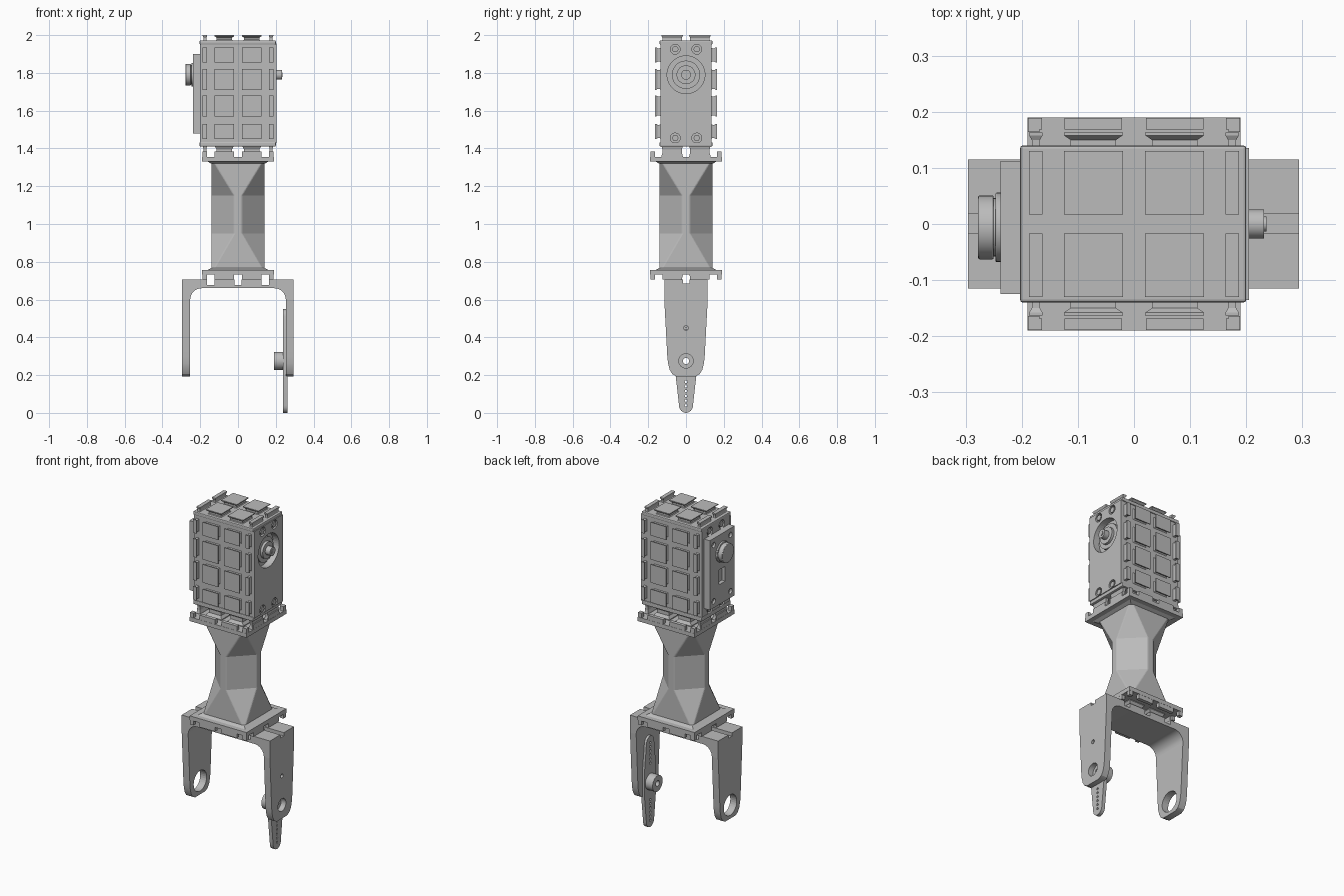
import bpy, bmesh
from math import sin, cos, pi, radians
from mathutils import Vector

cube = bpy.data.objects.get("Cube")
if cube:
    bpy.data.objects.remove(cube)

grey = bpy.data.materials.new("plain_grey")
grey.use_nodes = True
colour = (0.5, 0.5, 0.5, 1)
grey.diffuse_color = colour
grey.node_tree.nodes["Principled BSDF"].inputs["Base Color"].default_value = colour


def skin(bm, rings):
    """Closed solid lofted through rings of equal point count."""
    loops = [[bm.verts.new(p) for p in r] for r in rings]
    n = len(loops[0])
    for a, b in zip(loops, loops[1:]):
        for i in range(n):
            j = (i + 1) % n
            bm.faces.new((a[i], a[j], b[j], b[i]))
    bm.faces.new(loops[0][::-1])
    bm.faces.new(loops[-1])


def box(bm, x0, x1, y0, y1, z0, z1):
    skin(bm, [[(x0, y0, z), (x1, y0, z), (x1, y1, z), (x0, y1, z)] for z in (z0, z1)])


def prism_x(bm, profile, x0, x1):
    skin(bm, [[(x, y, z) for y, z in profile] for x in (x0, x1)])


def disc(y, z, r, n=32):
    return [(y + r * cos(2 * pi * i / n), z + r * sin(2 * pi * i / n)) for i in range(n)]


def rod(bm, y, z, r, x0, x1, n=32):
    prism_x(bm, disc(y, z, r, n), x0, x1)


def tile(bm, u0, u1, v0, v1, d0, d1, place):
    """Waisted dovetail block; place(u, v, d) gives the 3D point."""
    rings = []
    for t, s in ((0, 0), (0.3, 0.012), (0.6, 0.012), (0.85, 0), (1, 0)):
        d = d0 + (d1 - d0) * t
        s = min(s, (u1 - u0) * 0.2)
        rings.append([place(u, v, d) for u, v in
                      ((u0 + s, v0 + s), (u1 - s, v0 + s), (u1 - s, v1 - s), (u0 + s, v1 - s))])
    skin(bm, rings)


def finish(name, bm, smooth=False, cutter=None, bevel=0):
    bmesh.ops.recalc_face_normals(bm, faces=bm.faces)
    me = bpy.data.meshes.new(name)
    bm.to_mesh(me)
    bm.free()
    me.materials.append(grey)
    ob = bpy.data.objects.new(name, me)
    bpy.context.collection.objects.link(ob)
    if cutter:
        mod = ob.modifiers.new("cut", "BOOLEAN")
        mod.object, mod.solver = cutter, "EXACT"
        mod.use_self = True
    if bevel:
        mod = ob.modifiers.new("bevel", "BEVEL")
        mod.width, mod.segments, mod.limit_method = bevel, 2, "ANGLE"
    if smooth:
        bpy.ops.object.select_all(action="DESELECT")
        ob.select_set(True)
        bpy.context.view_layer.objects.active = ob
        bpy.ops.object.shade_smooth_by_angle(angle=radians(30))
    return ob


def cutter_object(name, bm):
    ob = finish(name, bm)
    ob.hide_render = True
    ob.display_type = "WIRE"
    return ob


COLS = [(-0.187, -0.163), (-0.125, -0.02), (0.02, 0.125), (0.163, 0.187)]
DEPTH = [(-0.13, -0.017), (0.017, 0.13)]
LEVELS = [(1.45, 1.53), (1.57, 1.68), (1.71, 1.82), (1.855, 1.935)]
SHAFT_Z = 1.79
JOINT_Z = 0.275
SCREWS = [(y, z) for y in (-0.057, 0.057) for z in (1.455, 1.925)]

# Head housing with a round motor recess, screw pockets and shaft
bm = bmesh.new()
rod(bm, 0, SHAFT_Z, 0.1, 0.165, 0.3, 48)
for y, z in SCREWS:
    rod(bm, y, z, 0.026, 0.185, 0.3)
    rod(bm, y, z, 0.026, -0.3, -0.185)
cut = cutter_object("housing_cutter", bm)
bm = bmesh.new()
box(bm, -0.2, 0.205, -0.135, 0.135, 1.43, 1.955)
finish("head_housing", bm, True, cut)

bm = bmesh.new()
for r, x in ((0.075, 0.185), (0.05, 0.2), (0.026, 0.232)):
    rod(bm, 0, SHAFT_Z, r, 0.16, x)
rod(bm, 0, SHAFT_Z, 0.013, 0.16, 0.236)
finish("motor_shaft", bm, True)

bm = bmesh.new()
for y, z in SCREWS:
    rod(bm, y, z, 0.018, 0.18, 0.204, 6)
    rod(bm, y, z, 0.018, -0.198, -0.18, 6)
finish("housing_screws", bm)

# Head end caps
bm = bmesh.new()
for z0, z1 in ((1.41, 1.435), (1.95, 1.972)):
    box(bm, -0.203, 0.2, -0.14, 0.14, z0, z1)
finish("head_caps", bm, bevel=0.005)

# Dovetail tiles on front, back, top and underside of the head
bm = bmesh.new()
for u in COLS:
    for v in LEVELS:
        for side in (-1, 1):
            tile(bm, *u, *v, 0.13, 0.163, lambda a, b, d: (a, side * d, b))
    for v in DEPTH:
        tile(bm, *u, *v, 1.965, 2.0, lambda a, b, d: (a, b, d))
        tile(bm, *u, *v, 1.415, 1.35, lambda a, b, d: (a, b, d))
finish("head_tiles", bm)

# Rear bearing plate with a cable socket and boss
bm = bmesh.new()
box(bm, -0.3, -0.215, -0.035, 0.025, 1.6, 1.69)
for y in (-0.085, 0.075):
    for z in (1.52, 1.86):
        rod(bm, y, z, 0.016, -0.3, -0.225)
cut = cutter_object("bearing_plate_cutter", bm)
bm = bmesh.new()
box(bm, -0.238, -0.195, -0.125, 0.112, 1.48, 1.9)
finish("bearing_plate", bm, True, cut)
bm = bmesh.new()
rod(bm, -0.006, SHAFT_Z, 0.062, -0.247, -0.23)
rod(bm, -0.006, SHAFT_Z, 0.052, -0.255, -0.24)
rod(bm, -0.006, SHAFT_Z, 0.057, -0.278, -0.25)
finish("bearing_boss", bm, True, bevel=0.003)

# Waisted column with chamfered corners
bm = bmesh.new()
w = 0.141
rings = []
for z, c in ((0.75, 0.136), (0.95, 0.02), (1.15, 0.02), (1.34, 0.136)):
    rings.append([(c, -w, z), (w, -c, z), (w, c, z), (c, w, z),
                  (-c, w, z), (-w, c, z), (-w, -c, z), (-c, -w, z)])
skin(bm, rings)
finish("column", bm, bevel=0.005)

# Column end plates with broken lips
LIPS = [(-0.19, -0.163), (-0.125, -0.02), (0.02, 0.125), (0.163, 0.19)]
for name, base, face, tip in (("upper_plate", 1.33, 1.355, 1.383),
                              ("lower_plate", 0.757, 0.732, 0.706)):
    bm = bmesh.new()
    box(bm, -0.19, 0.19, -0.19, 0.19, *sorted((base, face)))
    z = sorted((face - (face - base) * 0.2, tip))
    for a, b in LIPS:
        for s in (-1, 1):
            e = sorted((s * 0.168, s * 0.189))
            box(bm, a + 0.001, b - 0.001, *e, *z)
            box(bm, *e, a + 0.001, b - 0.001, *z)
    finish(name, bm)
    bm = bmesh.new()
    q = base + (base - face) * 0.4
    skin(bm, [[(-h, -h, k), (h, -h, k), (h, h, k), (-h, h, k)]
              for h, k in ((0.165, base + (face - base) * 0.1), (0.142, q))])
    finish(name + "_collar", bm)

# Fork bridge with rounded inner corners and cross grooves
bm = bmesh.new()
for x in (-0.144, 0, 0.144):
    box(bm, x - 0.019, x + 0.019, -0.2, 0.2, 0.678, 0.8)
box(bm, -0.4, 0.4, -0.016, 0.018, 0.685, 0.8)
cut = cutter_object("bridge_cutter", bm)
bm = bmesh.new()
inner, r = 0.253, 0.06
arch = [(inner - r + r * cos(a * pi / 16), 0.6 + r * sin(a * pi / 16)) for a in range(9)]
arch += [(-x, z) for x, z in reversed(arch)]
outline = [(0.294, 0.6)] + arch + [(-0.296, 0.6), (-0.296, 0.705), (0.294, 0.705)]
skin(bm, [[(x, y, z) for x, z in outline] for y in (-0.115, 0.115)])
finish("fork_bridge", bm, True, cut)

bm = bmesh.new()
for u in COLS:
    for v in ((-0.113, -0.017), (0.019, 0.113)):
        tile(bm, *u, *v, 0.67, 0.738, lambda a, b, d: (a, b, d))
finish("bridge_tiles", bm)

# Fork legs: wide bearing hole on one, small shaft holes on the other
half = [(0.115, 0.6), (0.099, 0.3), (0.095, 0.262), (0.087, 0.23), (0.073, 0.206), (0.05, 0.193)]
leg = half + [(-y, z) for y, z in reversed(half)]
for name, x0, x1, holes in (
        ("bearing_leg", -0.296, -0.253, [(JOINT_Z, 0.062)]),
        ("drive_leg", 0.253, 0.294, [(JOINT_Z, 0.038), (0.45, 0.012)])):
    bm = bmesh.new()
    for z, r in holes:
        rod(bm, 0, z, r, x0 - 0.1, x1 + 0.1)
    cut = cutter_object(name + "_cutter", bm)
    bm = bmesh.new()
    prism_x(bm, leg, x0, x1)
    finish(name, bm, True, cut)

# Servo horn: tapered double arm with a row of holes and a hub
bm = bmesh.new()
rod(bm, 0, JOINT_Z, 0.017, 0.1, 0.4)
for i in range(6):
    for s in (-1, 1):
        rod(bm, 0, JOINT_Z + s * (0.11 + 0.025 * i), 0.007, 0.2, 0.3, 12)
cut = cutter_object("horn_cutter", bm)
bm = bmesh.new()
tip = [(0.037 * cos(a * pi / 12), 0.04 - 0.04 * sin(a * pi / 12)) for a in range(13)]
lower = [(0.055, 0.2)] + tip + [(-0.055, 0.2)]
upper = [(-y, 2 * JOINT_Z - z) for y, z in lower]
prism_x(bm, lower + upper, 0.239, 0.261)
finish("servo_horn", bm, True, cut)
bm = bmesh.new()
rod(bm, 0, JOINT_Z, 0.048, 0.19, 0.262)
finish("horn_hub", bm, True, cut)
